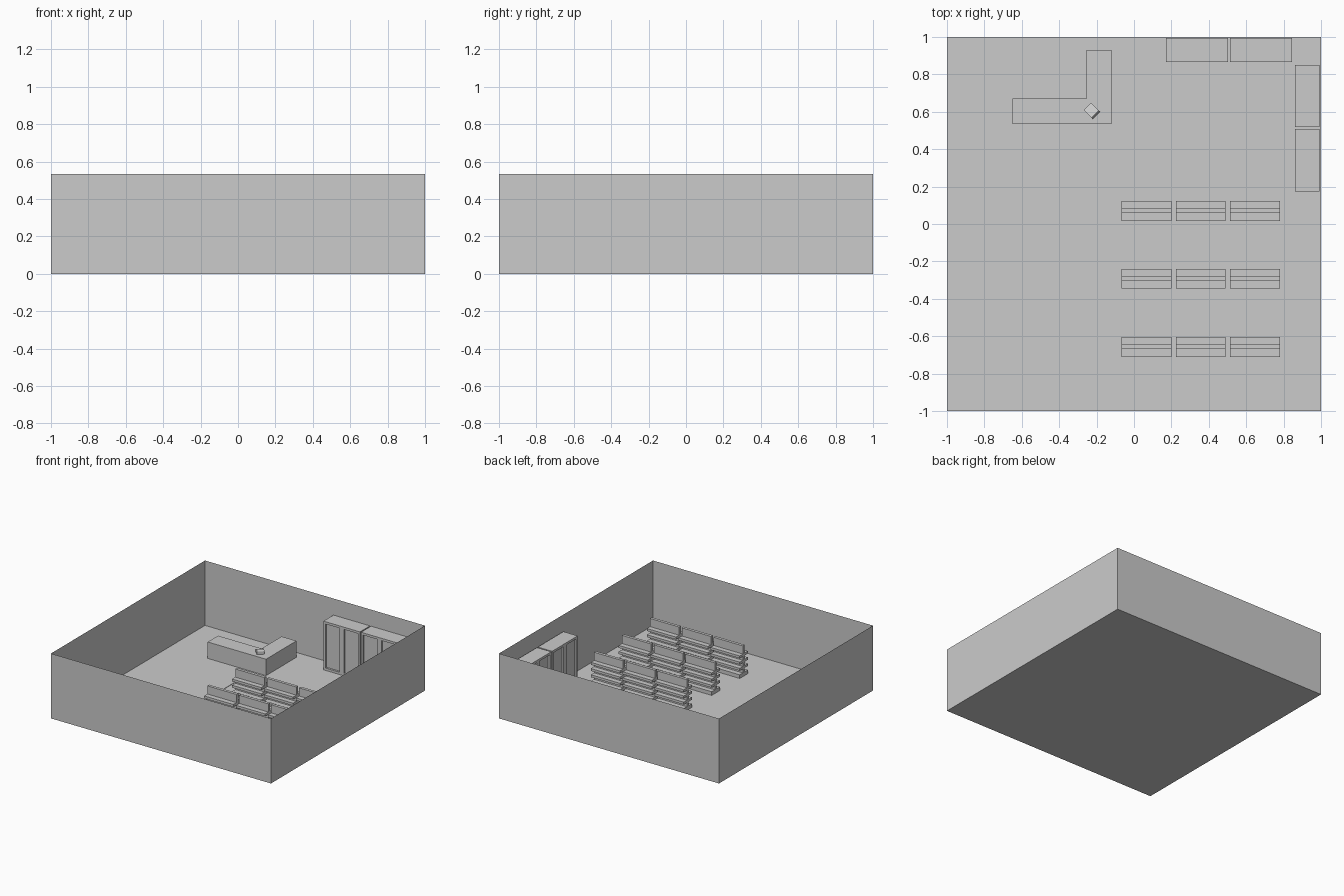
import bpy, bmesh, math
from mathutils import Matrix, Vector

if "Cube" in bpy.data.objects:
    bpy.data.objects.remove(bpy.data.objects["Cube"])


def finish(name, bm, loc=(0, 0, 0), rot=0.0):
    bmesh.ops.recalc_face_normals(bm, faces=bm.faces)
    mesh = bpy.data.meshes.new(name)
    bm.to_mesh(mesh)
    bm.free()
    return place(name, mesh, loc, rot)


def place(name, mesh, loc, rot=0.0):
    ob = bpy.data.objects.new(name, mesh)
    ob.location = loc
    ob.rotation_euler.z = rot
    bpy.context.collection.objects.link(ob)
    return ob


def add_box(bm, x0, x1, y0, y1, z0, z1):
    m = Matrix.Translation(((x0 + x1) / 2, (y0 + y1) / 2, (z0 + z1) / 2))
    m = m @ Matrix.Diagonal((x1 - x0, y1 - y0, z1 - z0, 1))
    bmesh.ops.create_cube(bm, size=1, matrix=m)


def extrude_profile(bm, points, vec):
    face = bm.faces.new([bm.verts.new(p) for p in points])
    ext = bmesh.ops.extrude_face_region(bm, geom=[face], use_keep_orig=True)
    moved = [v for v in ext["geom"] if isinstance(v, bmesh.types.BMVert)]
    bmesh.ops.translate(bm, verts=moved, vec=Vector(vec))


# Room: floor and four thin walls, open on top
bm = bmesh.new()
add_box(bm, -1, 1, -1, 1, 0, 0.533)
bm.faces.ensure_lookup_table()
top = [f for f in bm.faces if f.calc_center_median().z > 0.5]
bmesh.ops.delete(bm, geom=top, context="FACES_ONLY")
finish("room_shell", bm)

# Floor runner
bm = bmesh.new()
add_box(bm, -0.56, -0.24, -0.69, 0.38, 0.0, 0.003)
finish("floor_mat", bm)

# L-shaped counter
bm = bmesh.new()
outline = [(-0.65, 0.535), (-0.12, 0.535), (-0.12, 0.93),
           (-0.255, 0.93), (-0.255, 0.67), (-0.65, 0.67)]
extrude_profile(bm, [(x, y, 0) for x, y in outline], (0, 0, 0.135))
finish("counter", bm)

# Till with a sloped top, facing the staff side
bm = bmesh.new()
side = [(-0.034, 0), (0.034, 0), (0.034, 0.025), (0.024, 0.04), (-0.034, 0.015)]
extrude_profile(bm, [(d, -0.028, z) for d, z in side], (0, 0.056, 0))
finish("till", bm, (-0.225, 0.605, 0.135), math.radians(-45))

# Double-sided shelf units: base, centre panel, three shelves each side
bm = bmesh.new()
W, D, P = 0.1325, 0.053, 0.012
add_box(bm, -W, W, -P, P, 0, 0.252)
for s in (-1, 1):
    y0, y1 = sorted((s * P, s * D))
    for z0, z1 in ((0, 0.03), (0.063, 0.083), (0.114, 0.134), (0.165, 0.185)):
        add_box(bm, -W, W, y0, y1, z0, z1)
unit = finish("shelf_unit", bm, (0.067, 0.07, 0))
for row, y in enumerate((0.07, -0.293, -0.657)):
    for col, x in enumerate((0.067, 0.357, 0.647)):
        if row or col:
            place("shelf_unit", unit.data, (x, y, 0))

# Two-door cabinets along the back and right walls
bm = bmesh.new()
add_box(bm, -0.166, 0.166, -0.065, 0.065, 0, 0.4)
bmesh.ops.bisect_plane(bm, geom=bm.verts[:] + bm.edges[:] + bm.faces[:],
                       plane_co=(0, 0, 0), plane_no=(1, 0, 0))
bm.normal_update()
doors = [f for f in bm.faces if f.normal.y < -0.9]
bmesh.ops.inset_individual(bm, faces=doors, thickness=0.027, depth=0)
bmesh.ops.inset_individual(bm, faces=doors, thickness=0.0005, depth=-0.015)
cab = finish("cabinet", bm, (0.337, 0.93, 0))
place("cabinet", cab.data, (0.678, 0.93, 0))
for y in (0.684, 0.341):
    place("cabinet", cab.data, (0.927, y, 0), math.radians(-90))
